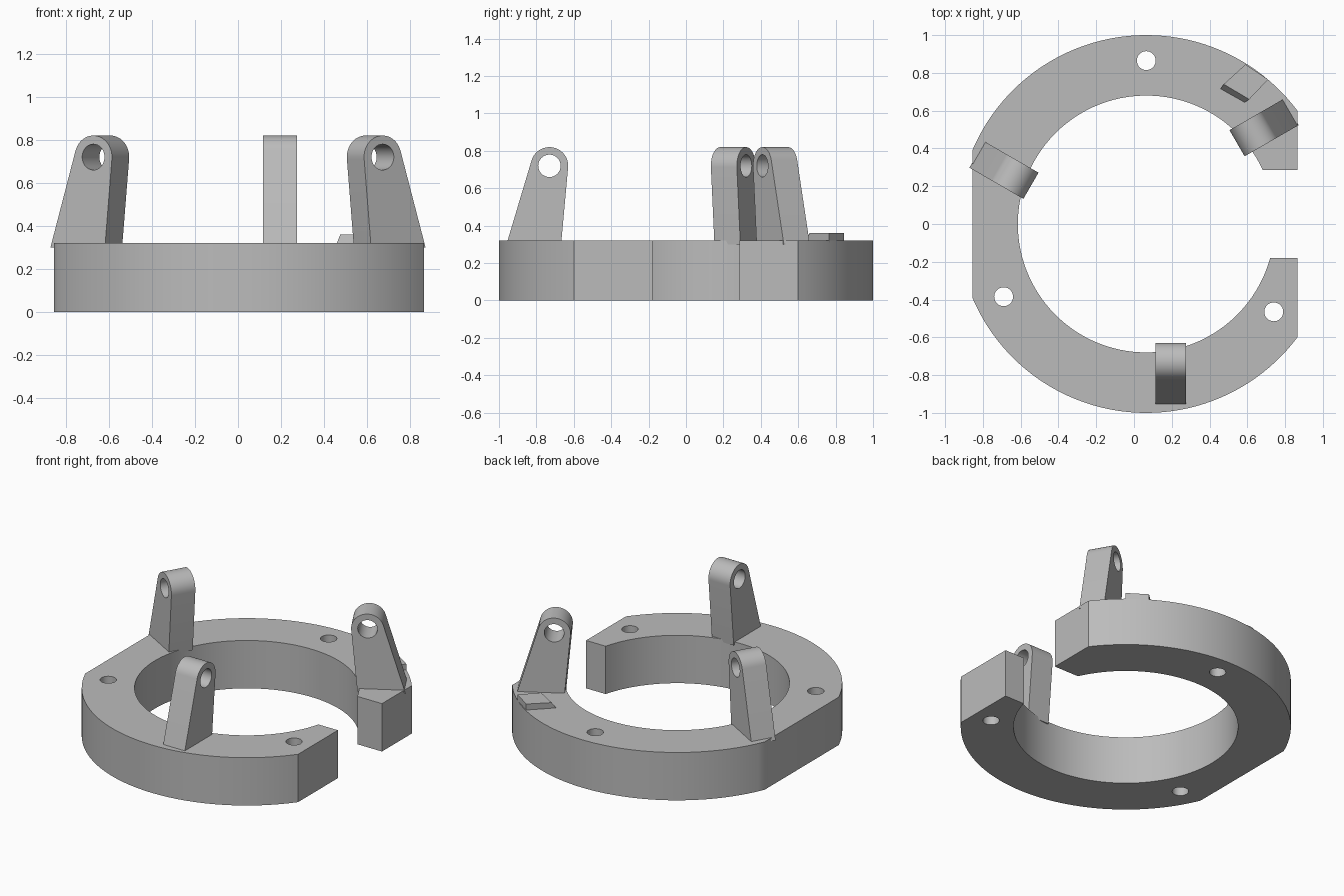
import bpy, bmesh, math
from mathutils import Matrix, Vector

cube = bpy.data.objects.get("Cube")
if cube:
    bpy.data.objects.remove(cube, do_unlink=True)

grey = bpy.data.materials.new("plain grey")
grey.use_nodes = True
colour = (0.5, 0.5, 0.5, 1)
grey.diffuse_color = colour
grey.node_tree.nodes["Principled BSDF"].inputs["Base Color"].default_value = colour

CX = 0.065            # ring centre in x
OUTER, INNER = 1.0, 0.68
HEIGHT = 0.32
LEFT, RIGHT = -0.855, 0.865
GAP_LOW, GAP_HIGH = -0.18, 0.285


def arc(x, y, r, start, end, steps):
    angles = [start + (end - start) * i / steps for i in range(steps + 1)]
    return [(x + r * math.cos(a), y + r * math.sin(a)) for a in angles]


def circle(x, y, r, steps=32):
    return arc(x, y, r, 0, math.tau, steps)[:-1]


def finish(name, bm):
    bmesh.ops.recalc_face_normals(bm, faces=bm.faces)
    mesh = bpy.data.meshes.new(name)
    bm.to_mesh(mesh)
    bm.free()
    mesh.materials.append(grey)
    obj = bpy.data.objects.new(name, mesh)
    bpy.context.collection.objects.link(obj)
    bpy.ops.object.select_all(action='DESELECT')
    obj.select_set(True)
    bpy.context.view_layer.objects.active = obj
    bpy.ops.object.shade_smooth_by_angle(angle=math.radians(25))
    return obj


def extruded(name, outlines, depth, matrix=Matrix()):
    """Fill an outline with holes in the xy plane and extrude it along z."""
    bm = bmesh.new()
    for outline in outlines:
        verts = [bm.verts.new((x, y, 0)) for x, y in outline]
        for a, b in zip(verts, verts[1:] + verts[:1]):
            bm.edges.new((a, b))
    bmesh.ops.triangle_fill(bm, edges=bm.edges[:], use_beauty=True, normal=(0, 0, 1))
    bmesh.ops.dissolve_limit(bm, angle_limit=0.001, verts=[], edges=bm.edges[:])
    top = bmesh.ops.extrude_face_region(bm, geom=bm.faces[:], use_keep_orig=True)
    moved = [g for g in top["geom"] if isinstance(g, bmesh.types.BMVert)]
    bmesh.ops.translate(bm, verts=moved, vec=(0, 0, depth))
    bm.transform(matrix)
    return finish(name, bm)


# Split ring with two flats and three screw holes
right_angle = math.acos((RIGHT - CX) / OUTER)
left_angle = math.acos((LEFT - CX) / OUTER)
outline = [(RIGHT, GAP_LOW)]
outline += arc(CX, 0, OUTER, -right_angle, -left_angle, 48)
outline += arc(CX, 0, OUTER, left_angle, right_angle, 48)
outline += [(RIGHT, GAP_HIGH)]
outline += arc(CX, 0, INNER, math.asin(GAP_HIGH / INNER),
               math.tau + math.asin(GAP_LOW / INNER), 96)
holes = [circle(x, y, 0.05) for x, y in ((CX, 0.865), (-0.69, -0.385), (0.74, -0.465))]
extruded("split_ring", [outline] + holes, HEIGHT)

# Three upright lugs: tapered sides tangent to a rounded eye
eye, eye_radius = Vector((0.73, 0.72)), 0.1
foot_out, foot_in = Vector((0.96, 0.3)), Vector((0.668, 0.3))


def tangent_angle(foot, side):
    d = foot - eye
    return math.atan2(d.y, d.x) + side * math.acos(eye_radius / d.length)


start = tangent_angle(foot_out, 1)
end = tangent_angle(foot_in, -1) % math.tau
lug = [tuple(foot_in), tuple(foot_out)] + arc(*eye, eye_radius, start, end, 24)
# Profile axes: radial (-y), up (z), thickness (x)
stand = Matrix(((0, 0, 1, 0.05), (-1, 0, 0, 0), (0, 1, 0, 0), (0, 0, 0, 1)))
for name, turn in (("front_lug", 0), ("left_lug", 120), ("right_lug", -120)):
    place = Matrix.Translation((CX, 0, 0)) @ Matrix.Rotation(math.radians(turn), 4, 'Z')
    extruded(name, [lug, circle(*eye, 0.06)], 0.16, place @ stand)

# Small raised stop with a sloped inner end
bm = bmesh.new()
outer_edge = [(0.71, 0.765), (0.59, 0.845)]
low = [bm.verts.new((x, y, HEIGHT - 0.01)) for x, y in [(0.455, 0.71), (0.58, 0.64)] + outer_edge]
high = [bm.verts.new((x, y, 0.36)) for x, y in [(0.475, 0.74), (0.61, 0.66)] + outer_edge]
bm.faces.new(low)
bm.faces.new(high)
for i in range(4):
    j = (i + 1) % 4
    bm.faces.new((low[i], low[j], high[j], high[i]))
finish("stop_block", bm)
